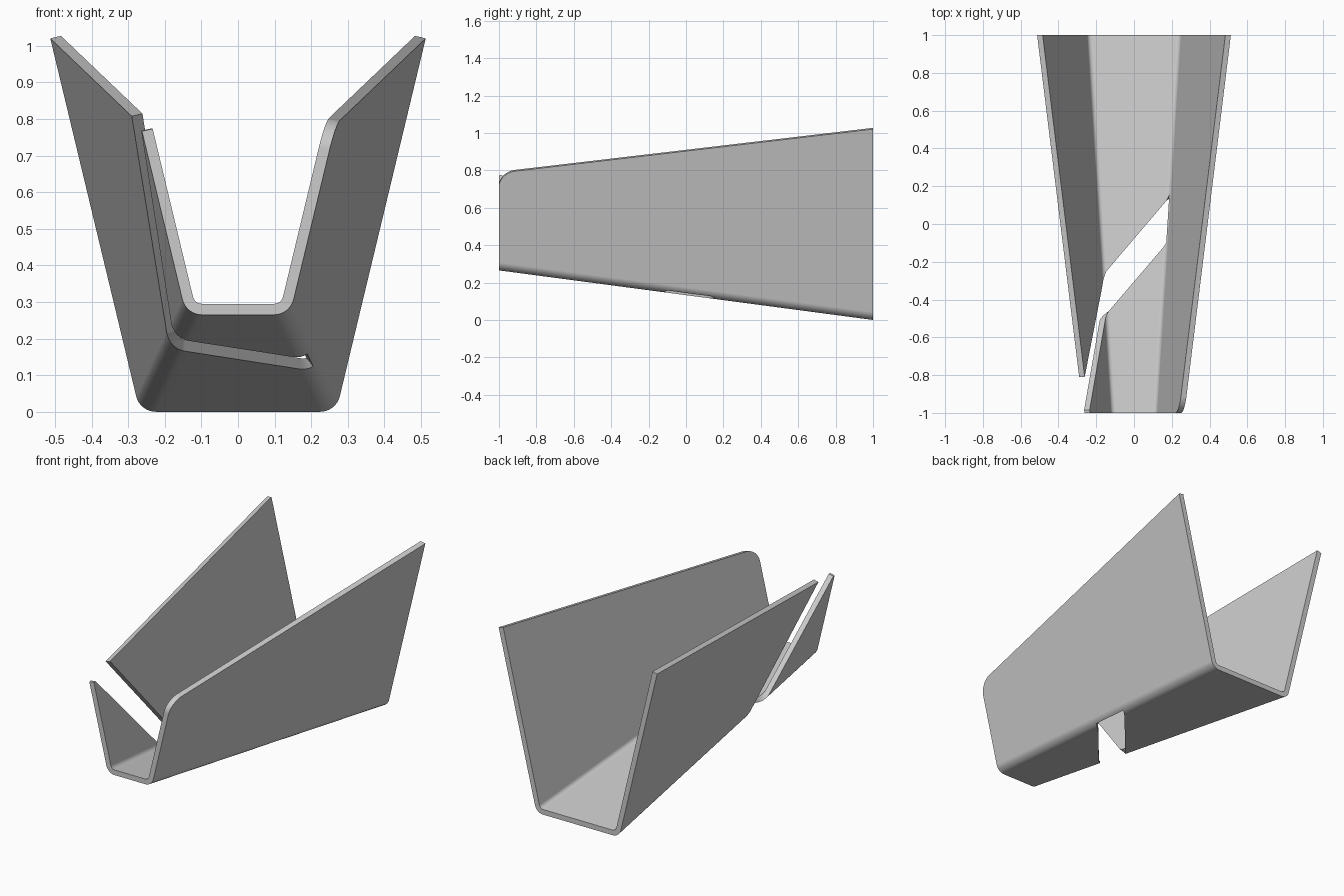
import bpy, bmesh
from math import sin, cos, tan, pi, radians

if "Cube" in bpy.data.objects:
    bpy.data.objects.remove(bpy.data.objects["Cube"])

LEAN = radians(13.5)          # wall lean away from vertical
TURN = pi / 2 - LEAN          # fold angle between floor and wall
R, THICK, SEG = 0.055, 0.03, 8


def point(u, y, d):
    """Point on the folded sheet: u 0-1 left wall, 1-2 fold, 2-3 floor,
    3-4 fold, 4-5 right wall; d = depth from the outer skin."""
    side = 1
    if u < 2.5:
        u, side = 5 - u, -1
    w = 0.142 + 0.063 * (y + 1)
    b = 0.265 - 0.1325 * (y + 1)
    h = 0.535 + 0.257 * (y + 1)
    run = R * tan(TURN / 2)
    if u <= 4:
        a = (u - 3) * TURN
        x, z = w - run + (R - d) * sin(a), b + R - (R - d) * cos(a)
    else:
        s = run + (u - 4) * (h - run)
        x = w + s * sin(LEAN) - d * cos(LEAN)
        z = b + s * cos(LEAN) + d * sin(LEAN)
    return side * x, y, z


def lerp(a, b, t):
    return a + (b - a) * t


def slot_edge(u0, y_top, y_fold0, y_fold1, y_floor, y_end):
    """(u, y) path of one slot edge: down the left wall, over the floor, into the right fold."""
    path = [(u0, y_top)]
    path += [(1 + i / SEG, lerp(y_fold0, y_fold1, i / SEG)) for i in range(SEG + 1)]
    half = SEG // 2
    path += [(3 + i / SEG, lerp(y_floor, y_end, i / half)) for i in range(half + 1)]
    return path


# Columns across the sheet: (u, [y breaks])
near = slot_edge(0.04, -0.985, -0.515, -0.46, -0.125, -0.10)
far = slot_edge(0.0, -0.81, -0.32, -0.25, 0.12, 0.155)
front_cols = [(u, [-1, y]) for u, y in near]
rear_cols = [(u, [y, 1]) for u, y in far]
right_cols = [(3.5, [-1, near[-1][1], far[-1][1], 1])]
right_cols += [(3 + i / SEG, [-1, 1]) for i in range(SEG // 2 + 1, SEG + 1)]
# rounded upper front corner of the right wall
for i in range(SEG + 1):
    a = i / SEG * pi / 2
    right_cols.append((5 - 0.15 * (1 - sin(a)), [-1 + 0.085 * (1 - cos(a)), 1]))

# Sheet faces, outer and inner skins, then rims along the open edges
polys = []
for cols in (front_cols, rear_cols, right_cols):
    for (ua, ya), (ub, yb) in zip(cols, cols[1:]):
        polys.append([(ua, y) for y in reversed(ya)] + [(ub, y) for y in yb])

bm = bmesh.new()
skins = [{}, {}]
for p in polys:
    for key in p:
        for skin, d in zip(skins, (0, THICK)):
            if key not in skin:
                skin[key] = bm.verts.new(point(*key, d))
edges = {(a, b) for p in polys for a, b in zip(p, p[1:] + p[:1])}
for p in polys:
    bm.faces.new([skins[0][k] for k in p])
    bm.faces.new([skins[1][k] for k in reversed(p)])
for a, b in sorted(edges):
    if (b, a) not in edges:
        bm.faces.new([skins[0][b], skins[0][a], skins[1][a], skins[1][b]])
bmesh.ops.recalc_face_normals(bm, faces=bm.faces)

mesh = bpy.data.meshes.new("slotted_channel")
bm.to_mesh(mesh)
bm.free()
obj = bpy.data.objects.new("slotted_channel", mesh)
bpy.context.collection.objects.link(obj)
bpy.context.view_layer.objects.active = obj
obj.select_set(True)
bpy.ops.object.shade_smooth_by_angle(angle=radians(30))
mod = obj.modifiers.new("flat_panels", 'WEIGHTED_NORMAL')
mod.keep_sharp = True
